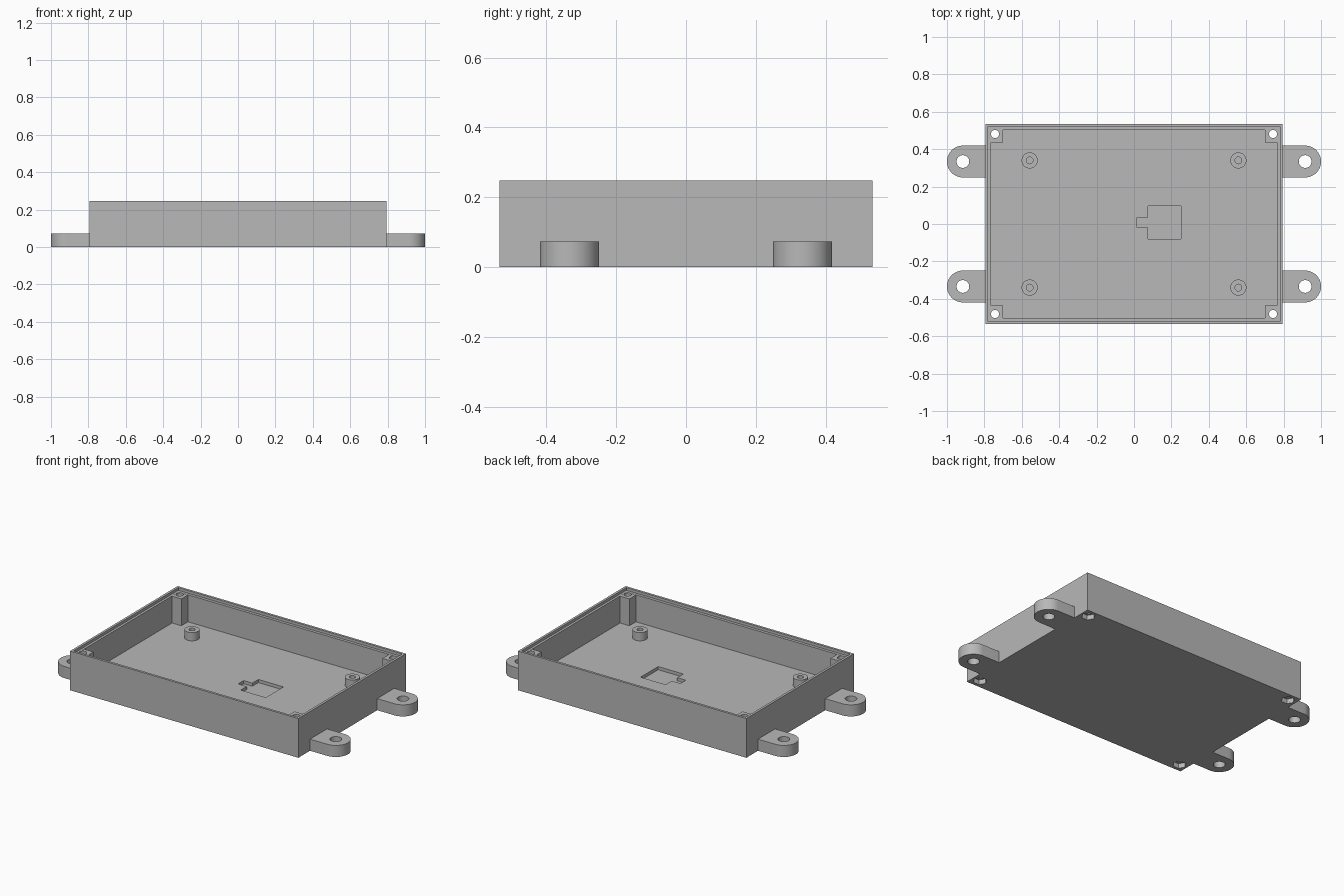
import bpy, bmesh, math

old = bpy.data.objects.get("Cube")
if old:
    bpy.data.objects.remove(old, do_unlink=True)

grey = bpy.data.materials.new("plain_grey")
grey.use_nodes = True
GREY = (0.48, 0.48, 0.48, 1)
grey.diffuse_color = GREY
grey.node_tree.nodes["Principled BSDF"].inputs["Base Color"].default_value = GREY

# Main levels
TOP, LEDGE, FLOOR, TAB_TOP = 0.247, 0.23, 0.06, 0.073
BOSS_TOP = 0.112


def prism(name, outline, z0, z1):
    """Extrude a counter-clockwise outline from z0 up to z1."""
    bm = bmesh.new()
    low = [bm.verts.new((x, y, z0)) for x, y in outline]
    high = [bm.verts.new((x, y, z1)) for x, y in outline]
    bm.faces.new(low[::-1])
    bm.faces.new(high)
    n = len(outline)
    for i in range(n):
        j = (i + 1) % n
        bm.faces.new((low[i], low[j], high[j], high[i]))
    bmesh.ops.recalc_face_normals(bm, faces=bm.faces)
    mesh = bpy.data.meshes.new(name)
    bm.to_mesh(mesh)
    bm.free()
    mesh.materials.append(grey)
    obj = bpy.data.objects.new(name, mesh)
    bpy.context.collection.objects.link(obj)
    return obj


def rect(x0, x1, y0, y1):
    x0, x1 = sorted((x0, x1))
    y0, y1 = sorted((y0, y1))
    return [(x0, y0), (x1, y0), (x1, y1), (x0, y1)]


def circle(cx, cy, r, n=32):
    return [(cx + r * math.cos(math.tau * i / n),
             cy + r * math.sin(math.tau * i / n)) for i in range(n)]


def combine(target, tool, operation="DIFFERENCE"):
    """Apply a boolean and remove the helper."""
    tool.hide_render = True
    mod = target.modifiers.new("boolean", "BOOLEAN")
    mod.operation = operation
    mod.solver = "EXACT"
    mod.object = tool
    bpy.context.view_layer.objects.active = target
    bpy.ops.object.modifier_apply(modifier=mod.name)
    bpy.data.objects.remove(tool, do_unlink=True)


def smooth(obj):
    bpy.ops.object.select_all(action="DESELECT")
    obj.select_set(True)
    bpy.context.view_layer.objects.active = obj
    bpy.ops.object.shade_smooth_by_angle(angle=math.radians(35))


# Open tray with a stepped rim
tray = prism("tray", rect(-0.795, 0.795, -0.535, 0.535), 0, TOP)
combine(tray, prism("cavity", rect(-0.765, 0.765, -0.502, 0.502), FLOOR, TOP + 0.1))
combine(tray, prism("rim_step", rect(-0.78, 0.78, -0.52, 0.52), LEDGE, TOP + 0.1))

# Shallow keyed pocket in the floor
pocket = [(0.075, -0.08), (0.25, -0.08), (0.25, 0.095), (0.075, 0.095),
          (0.075, 0.035), (0.015, 0.035), (0.015, -0.02), (0.075, -0.02)]
combine(tray, prism("pocket", pocket, FLOOR - 0.02, FLOOR + 0.05))

corners = [(sx, sy, side, end)
           for sx, side in ((-1, "right"), (1, "left"))
           for sy, end in ((-1, "front"), (1, "back"))]

for sx, sy, side, end in corners:
    # Corner screw post with a through hole and a hexagonal nut recess below
    post = prism("post", rect(sx * 0.70, sx * 0.772, sy * 0.437, sy * 0.51),
                 FLOOR - 0.01, LEDGE - 0.001)
    combine(tray, post, "UNION")
    cx, cy = sx * 0.743, sy * 0.481
    combine(tray, prism("screw_hole", circle(cx, cy, 0.0215), -0.1, TOP + 0.1))
    combine(tray, prism("nut_recess", circle(cx, cy, 0.04, 6), -0.1, 0.03))

    # Round-ended mounting tab
    tx, ty, r = 0.915, sy * 0.334, 0.085
    arc = [(sx * (tx + r * math.cos(a)), ty + r * math.sin(a))
           for a in (math.pi * (i / 24 - 0.5) for i in range(25))]
    outline = [(sx * 0.79, ty - r)] + arc + [(sx * 0.79, ty + r)]
    if sx < 0:
        outline.reverse()
    tab = prism(f"mounting_tab_{end}_{side}", outline, 0, TAB_TOP)
    combine(tab, prism("tab_hole", circle(sx * tx, ty, 0.034), -0.1, 0.2))
    smooth(tab)

    # Hollow standoff on the floor
    bx, by = sx * 0.558, sy * 0.34
    boss = prism(f"standoff_{end}_{side}", circle(bx, by, 0.043), FLOOR - 0.005, BOSS_TOP)
    combine(boss, prism("standoff_hole", circle(bx, by, 0.018), FLOOR - 0.05, TOP))
    smooth(boss)

smooth(tray)
